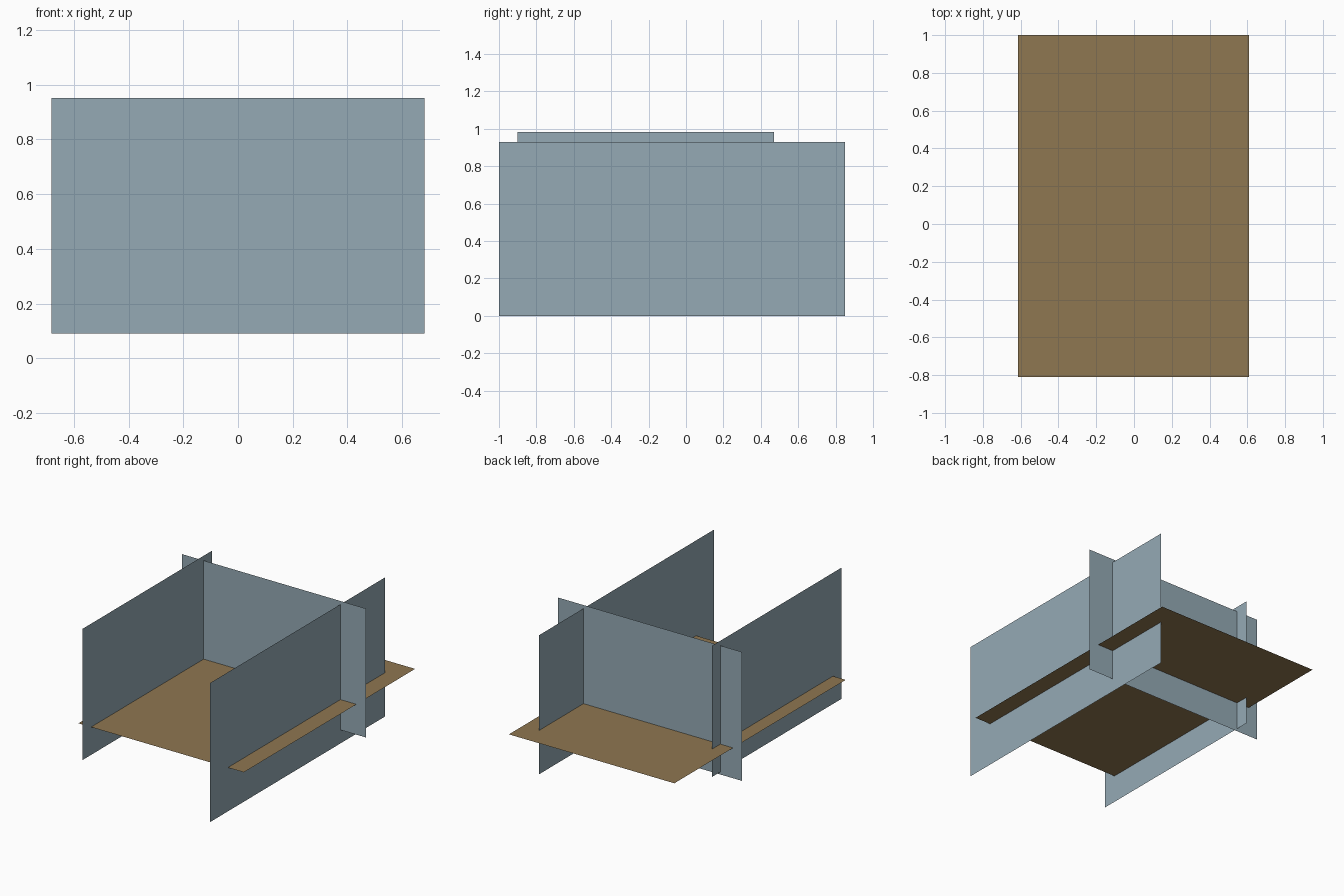
import bpy

if "Cube" in bpy.data.objects:
    bpy.data.objects.remove(bpy.data.objects["Cube"])


def material(name, rgb):
    m = bpy.data.materials.new(name)
    m.diffuse_color = (*rgb, 1.0)
    m.use_nodes = True
    m.node_tree.nodes["Principled BSDF"].inputs["Base Color"].default_value = m.diffuse_color
    return m


wall_mat = material("blue_grey", (0.300, 0.402, 0.462))
floor_mat = material("brown", (0.275, 0.184, 0.082))


def sheet(name, corners, mat):
    """One zero-thickness rectangular sheet."""
    mesh = bpy.data.meshes.new(name)
    mesh.from_pydata(corners, [], [(0, 1, 2, 3)])
    mesh.materials.append(mat)
    obj = bpy.data.objects.new(name, mesh)
    bpy.context.collection.objects.link(obj)


def side_wall(name, x, y0, y1, z0, z1):
    sheet(name, [(x, y0, z0), (x, y1, z0), (x, y1, z1), (x, y0, z1)], wall_mat)


# Two upright side walls, slightly different in size
side_wall("right_wall", 0.492, -1.0, 0.85, 0.0, 0.93)
side_wall("left_wall", -0.52, -0.90, 0.47, 0.107, 0.984)

# Cross wall that passes through both side walls
x, y, z0, z1 = 0.682, 0.38, 0.09, 0.952
sheet("back_wall", [(-x, y, z0), (x, y, z0), (x, y, z1), (-x, y, z1)], wall_mat)

# Horizontal floor sheet
x0, x1, y0, y1, z = -0.614, 0.61, -0.81, 1.0, 0.293
sheet("floor", [(x0, y0, z), (x1, y0, z), (x1, y1, z), (x0, y1, z)], floor_mat)
